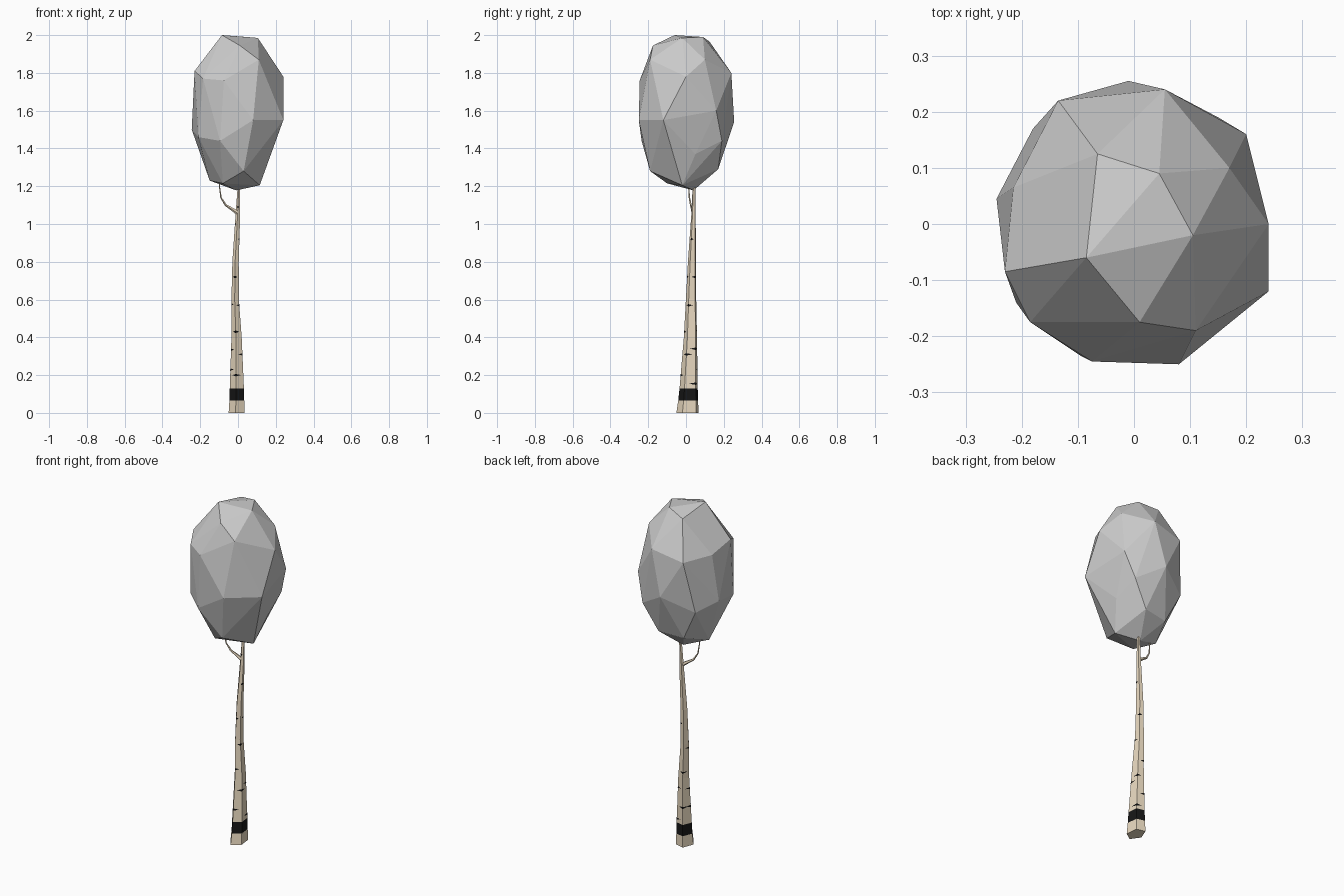
import bpy, bmesh, math
from mathutils import Vector

if "Cube" in bpy.data.objects:
    bpy.data.objects.remove(bpy.data.objects["Cube"])

SIDES = 5
ANGLES = [math.radians(-100 + 72 * i) for i in range(SIDES)]


def material(name, rgb):
    m = bpy.data.materials.new(name)
    m.diffuse_color = (*rgb, 1)
    m.use_nodes = True
    m.node_tree.nodes["Principled BSDF"].inputs["Base Color"].default_value = m.diffuse_color
    return m


BARK = material("bark", (0.82, 0.70, 0.53))
DARK = material("dark_bark", (0.008, 0.008, 0.008))


def finish(bm, name, mats=()):
    bmesh.ops.recalc_face_normals(bm, faces=bm.faces)
    me = bpy.data.meshes.new(name)
    bm.to_mesh(me)
    bm.free()
    for m in mats:
        me.materials.append(m)
    ob = bpy.data.objects.new(name, me)
    bpy.context.collection.objects.link(ob)
    return ob


def tube(name, rings, flat=False, dark_segments=()):
    """Faceted tapering tube through (x, y, z, rx, ry) rings."""
    bm = bmesh.new()
    pts = [Vector(r[:3]) for r in rings]
    loops = []
    for i, r in enumerate(rings):
        t = pts[min(i + 1, len(pts) - 1)] - pts[max(i - 1, 0)]
        t = Vector((0, 0, 1)) if flat else t.normalized()
        u = Vector((0, 1, 0)).cross(t).normalized()
        v = t.cross(u)
        loops.append([bm.verts.new(pts[i] + u * math.cos(a) * r[3] + v * math.sin(a) * r[4])
                      for a in ANGLES])
    for i in range(len(loops) - 1):
        for k in range(SIDES):
            n = (k + 1) % SIDES
            f = bm.faces.new((loops[i][k], loops[i][n], loops[i + 1][n], loops[i + 1][k]))
            f.material_index = int(i in dark_segments)
    bm.faces.new(loops[0])
    bm.faces.new(loops[-1])
    return finish(bm, name, (BARK, DARK))


# Trunk with a dark band near the foot
trunk = [(-0.005, 0.01, 0, 0.045, 0.062), (-0.004, 0.014, 0.065, 0.042, 0.056),
         (-0.004, 0.016, 0.13, 0.04, 0.051), (-0.006, 0.025, 0.40, 0.029, 0.037),
         (-0.014, 0.028, 0.60, 0.021, 0.029), (-0.012, 0.033, 0.80, 0.018, 0.023),
         (0.0, 0.04, 1.05, 0.013, 0.012), (0.005, 0.043, 1.20, 0.007, 0.008),
         (0.005, 0.043, 1.28, 0.004, 0.005)]
tube("trunk", trunk, flat=True, dark_segments=(1,))

# Curved side branch
tube("branch", [(0.0, 0.038, 1.058, 0.012, 0.009), (-0.03, 0.033, 1.078, 0.009, 0.007),
                (-0.065, 0.026, 1.10, 0.006, 0.005), (-0.09, 0.018, 1.14, 0.004, 0.004),
                (-0.098, 0.014, 1.20, 0.003, 0.003), (-0.098, 0.01, 1.26, 0.002, 0.002)])


# Dark wedge marks wrapping the trunk corners
def trunk_point(z, k):
    for a, b in zip(trunk, trunk[1:]):
        if a[2] <= z <= b[2]:
            f = (z - a[2]) / (b[2] - a[2])
            x, y, _, rx, ry = [p + (q - p) * f for p, q in zip(a, b)]
            c, s = math.cos(ANGLES[k % SIDES]), math.sin(ANGLES[k % SIDES])
            return Vector((x + c * rx * 1.02, y + s * ry * 1.02, z))


bm = bmesh.new()
marks = [(0.155, 2), (0.20, 0), (0.23, 4), (0.23, 3), (0.31, 1), (0.335, 4), (0.34, 2),
         (0.43, 0), (0.435, 3), (0.57, 1), (0.575, 4), (0.72, 0), (0.72, 2),
         (0.92, 1), (1.0, 4), (1.09, 0)]
for z, k in marks:
    low, high = trunk_point(z - 0.007, k), trunk_point(z + 0.006, k)
    for step in (1, -1):
        tip = trunk_point(z, k).lerp(trunk_point(z, k + step), 0.65)
        bm.faces.new([bm.verts.new(p) for p in
                      ((low, tip, high) if step == 1 else (high, tip, low))])
finish(bm, "bark_marks", (DARK,))

# Faceted foliage: convex shell around a few corner points
corners = [(-0.085, -0.06, 2.0), (0.105, -0.02, 1.985), (-0.065, 0.125, 1.965), (0.045, 0.09, 1.99),
           (0.01, -0.175, 1.945), (0.11, -0.19, 1.87), (0.17, 0.1, 1.87), (0.055, 0.24, 1.80),
           (-0.135, 0.22, 1.76), (-0.215, 0.065, 1.77), (-0.23, -0.085, 1.81),
           (-0.185, -0.175, 1.77), (-0.075, -0.245, 1.76), (0.08, -0.25, 1.55),
           (0.24, 0.0, 1.78), (0.24, -0.12, 1.55), (0.2, 0.16, 1.60), (-0.01, 0.255, 1.54),
           (-0.245, 0.045, 1.50), (-0.18, 0.17, 1.46), (-0.21, -0.14, 1.46),
           (-0.095, -0.235, 1.44), (0.03, -0.19, 1.28), (0.165, 0.05, 1.37),
           (0.15, 0.19, 1.44), (0.06, 0.17, 1.29), (-0.09, 0.15, 1.28),
           (-0.15, 0.0, 1.23), (-0.08, -0.1, 1.215), (0.115, -0.02, 1.205), (-0.01, 0.04, 1.178)]
bm = bmesh.new()
for c in corners:
    bm.verts.new(c)
bmesh.ops.convex_hull(bm, input=bm.verts)
bmesh.ops.delete(bm, geom=[v for v in bm.verts if not v.link_faces], context='VERTS')
finish(bm, "foliage")
